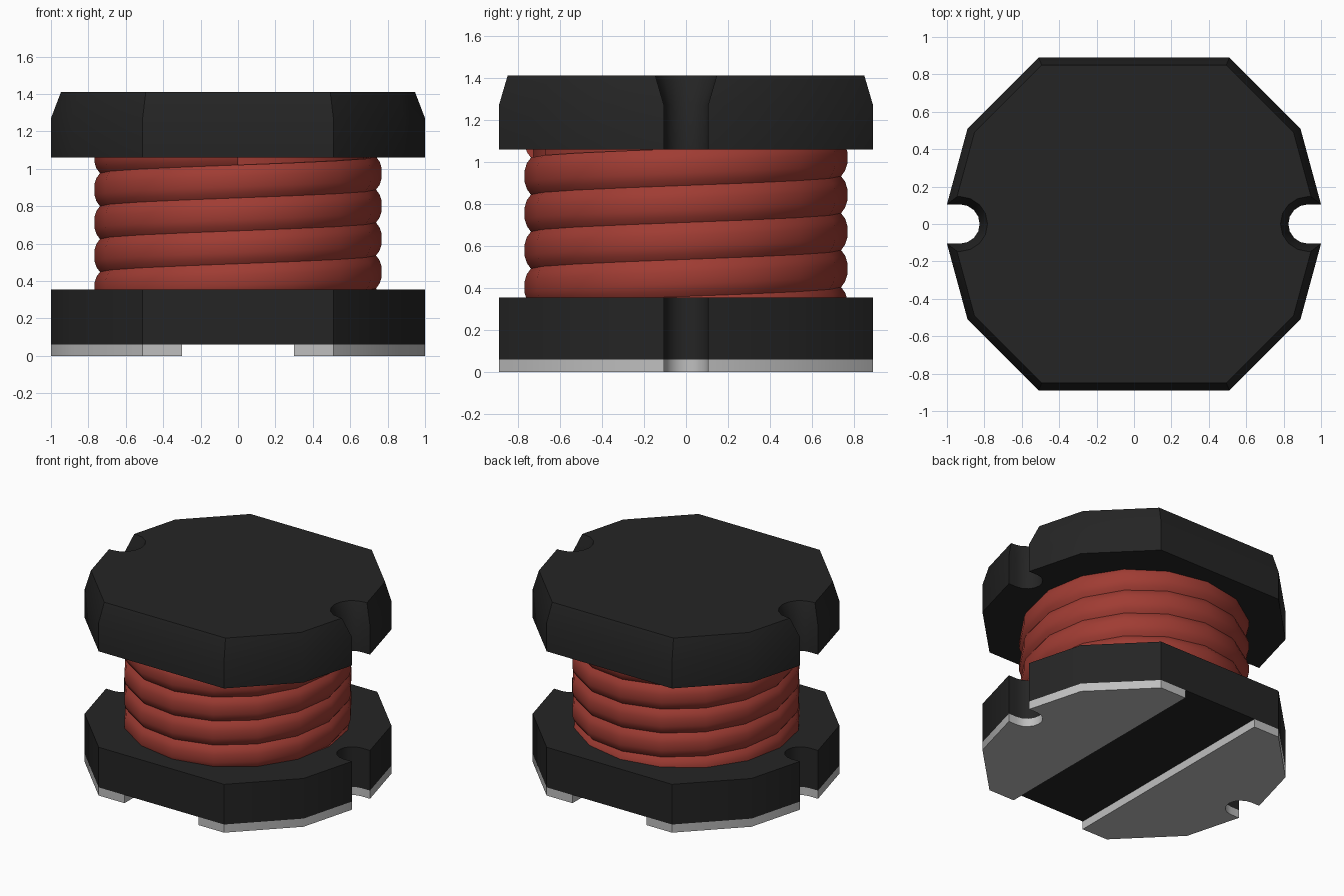
import bpy, bmesh, math
from mathutils import Vector

cube = bpy.data.objects.get("Cube")
if cube:
    bpy.data.objects.remove(cube, do_unlink=True)


def material(name, rgb, rough=0.6):
    m = bpy.data.materials.new(name)
    m.use_nodes = True
    m.diffuse_color = (*rgb, 1)
    bsdf = m.node_tree.nodes["Principled BSDF"]
    bsdf.inputs["Base Color"].default_value = (*rgb, 1)
    bsdf.inputs["Roughness"].default_value = rough
    return m


BLACK = material("ferrite black", (0.018, 0.018, 0.018))
RED = material("copper red", (0.35, 0.045, 0.033))
SILVER = material("terminal silver", (0.52, 0.52, 0.52), 0.4)


def finish(name, bm, mat):
    bmesh.ops.recalc_face_normals(bm, faces=bm.faces)
    mesh = bpy.data.meshes.new(name)
    bm.to_mesh(mesh)
    bm.free()
    mesh.materials.append(mat)
    ob = bpy.data.objects.new(name, mesh)
    bpy.context.collection.objects.link(ob)
    bpy.ops.object.select_all(action='DESELECT')
    ob.select_set(True)
    bpy.context.view_layer.objects.active = ob
    bpy.ops.object.shade_smooth_by_angle(angle=math.radians(30))
    return ob


def loft(name, rings, mat):
    """Skin a stack of equal-length point rings and cap both ends."""
    bm = bmesh.new()
    loops = [[bm.verts.new(p) for p in ring] for ring in rings]
    n = len(loops[0])
    for a, b in zip(loops, loops[1:]):
        for i in range(n):
            j = (i + 1) % n
            bm.faces.new((a[i], a[j], b[j], b[i]))
    bm.faces.new(loops[0][::-1])
    bm.faces.new(loops[-1])
    return finish(name, bm, mat)


def at(points, z):
    return [(x, y, z) for x, y in points]


def inset(points, d):
    """Mitred inward offset of a counter-clockwise outline."""
    out = []
    for i, p in enumerate(points):
        p = Vector(p)
        e1 = (p - Vector(points[i - 1])).normalized()
        e2 = (Vector(points[(i + 1) % len(points)]) - p).normalized()
        n1, n2 = Vector((-e1.y, e1.x)), Vector((-e2.y, e2.x))
        out.append(tuple(p + (n1 + n2) * d / (1 + n1.dot(n2))))
    return out


# Half outline on +x, counter-clockwise, with the round-ended side notch
R, NOTCH_X = 0.105, 0.93
notch = [(NOTCH_X + R * math.cos(a), R * math.sin(a))
         for a in (math.radians(270 - 180 * i / 8) for i in range(9))]
half = [(0.51, -0.89), (0.89, -0.51), (1.0, -R)] + notch + \
       [(1.0, R), (0.89, 0.51), (0.51, 0.89)]
outline = half + [(-x, -y) for x, y in half]

# Flanges: plain base, chamfered top
loft("base_flange", [at(outline, 0.06), at(outline, 0.355)], BLACK)
loft("top_flange", [at(outline, 1.06), at(outline, 1.27),
                    at(inset(outline, 0.041), 1.41)], BLACK)

# Solder terminals under the base
pad = half + [(0.30, 0.89), (0.30, -0.89)]
for name, s in (("left_terminal", 1), ("right_terminal", -1)):
    pts = [(s * x, s * y) for x, y in pad]
    loft(name, [at(pts, 0), at(pts, 0.06)], SILVER)

# Core inside the winding
circle = [(0.725 * math.cos(k * math.pi / 8), 0.725 * math.sin(k * math.pi / 8))
          for k in range(16)]
loft("winding_core", [at(circle, 0.34), at(circle, 1.07)], RED)

# Wire: rounded section swept up a right-handed helix, 16 steps per turn
PITCH, TURNS, STEPS = 0.176, 5, 16
section = [(0.70, -0.088), (0.738, -0.088), (0.757, -0.062), (0.768, -0.028),
           (0.768, 0.028), (0.757, 0.062), (0.738, 0.088), (0.70, 0.088)]
rings = []
for k in range(TURNS * STEPS + 1):
    a = -math.pi / 2 + 2 * math.pi * k / STEPS
    z = 0.228 + PITCH * k / STEPS
    rings.append([(r * math.cos(a), r * math.sin(a), z + h) for r, h in section])
loft("wire_winding", rings, RED)
